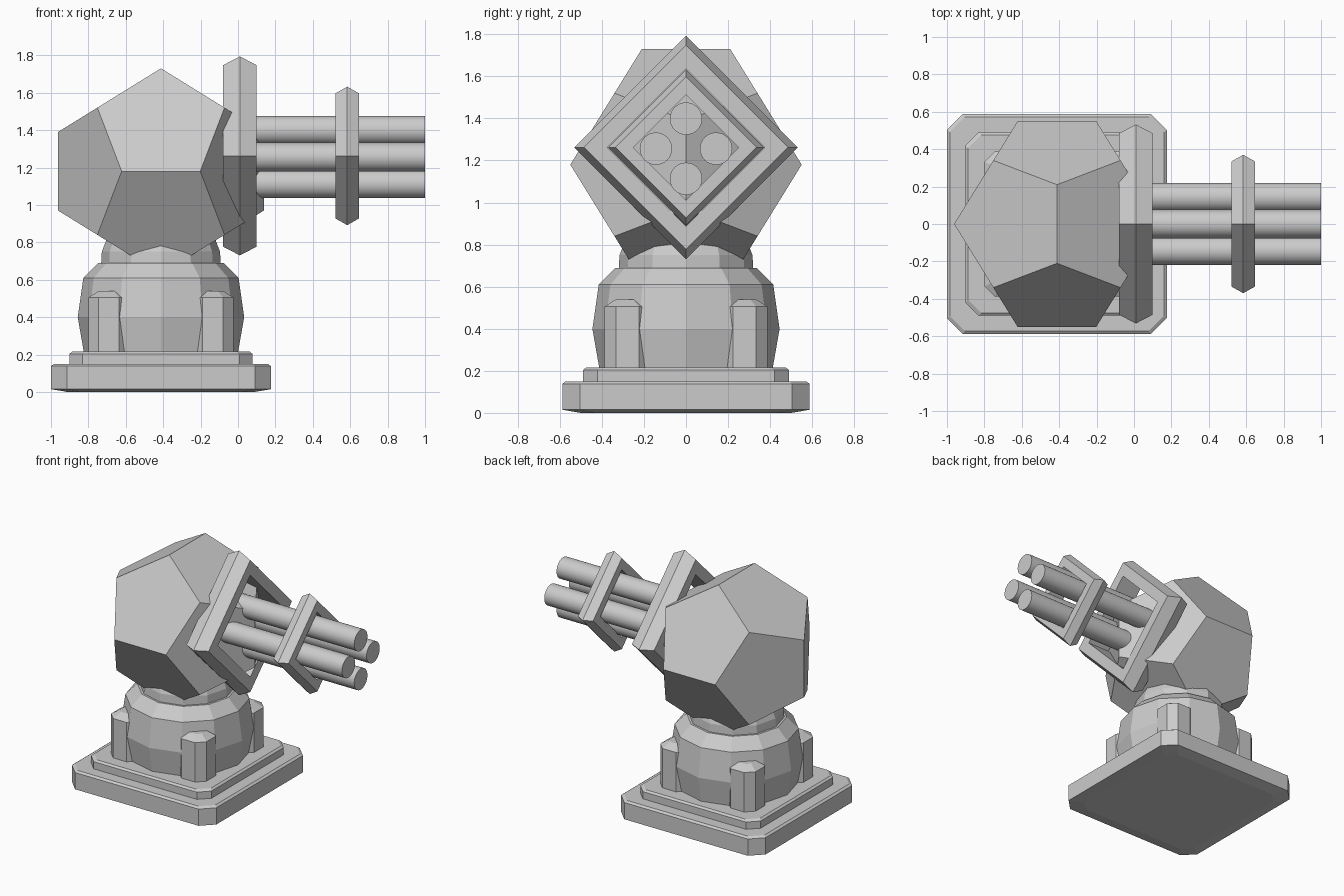
import bpy, bmesh, math

if "Cube" in bpy.data.objects:
    bpy.data.objects.remove(bpy.data.objects["Cube"])

CX = -0.412          # turret axis
GZ = 1.262           # gun axis height

grey = bpy.data.materials.new("light_grey")
grey.diffuse_color = (0.6, 0.6, 0.6, 1)
grey.use_nodes = True
grey.node_tree.nodes["Principled BSDF"].inputs["Base Color"].default_value = grey.diffuse_color


def finish(name, bm):
    bmesh.ops.recalc_face_normals(bm, faces=bm.faces)
    me = bpy.data.meshes.new(name)
    bm.to_mesh(me)
    bm.free()
    me.materials.append(grey)
    ob = bpy.data.objects.new(name, me)
    bpy.context.collection.objects.link(ob)
    return ob


def loft(name, rings, close=False):
    """Skin equal-length rings of points; cap the ends or join them up."""
    bm = bmesh.new()
    vs = [[bm.verts.new(p) for p in ring] for ring in rings]
    n = len(vs[0])
    pairs = list(zip(vs, vs[1:])) + ([(vs[-1], vs[0])] if close else [])
    for a, b in pairs:
        for i in range(n):
            j = (i + 1) % n
            bm.faces.new((a[i], a[j], b[j], b[i]))
    if not close:
        bm.faces.new(vs[0])
        bm.faces.new(vs[-1])
    return finish(name, bm)


def square(cx, cy, half, cut, z):
    """Square outline with cut corners."""
    h, k = half, half - cut
    pts = [(h, -k), (h, k), (k, h), (-k, h), (-h, k), (-h, -k), (-k, -h), (k, -h)]
    return [(cx + x, cy + y, z) for x, y in pts]


def circle(r, z, n=12):
    return [(CX + r * math.cos(2 * math.pi * i / n),
             r * math.sin(2 * math.pi * i / n), z) for i in range(n)]


def diamond(x, r):
    return [(x, r, GZ), (x, 0, GZ + r), (x, -r, GZ), (x, 0, GZ - r)]


# stepped base
loft("base_plate", [square(CX, 0, h, c, z) for h, c, z in
     [(0.50, 0.07, 0), (0.588, 0.085, 0.015), (0.588, 0.085, 0.138), (0.572, 0.08, 0.15)]])
loft("base_step", [square(CX, 0, h, 0.07, z) for h, z in
     [(0.49, 0.14), (0.49, 0.203), (0.475, 0.215)]])

# faceted pedestal and neck
loft("pedestal", [circle(r, z) for r, z in
     [(0.41, 0.2), (0.445, 0.4), (0.415, 0.61), (0.335, 0.69)]])
loft("neck", [circle(r, z) for r, z in
     [(0.32, 0.68), (0.316, 0.75), (0.285, 0.83), (0.2, 0.87)]])

# corner posts
for sx in (-1, 1):
    for sy in (-1, 1):
        x, y = CX + sx * 0.278, sy * 0.278
        loft("corner_post", [square(x, y, h, c, z) for h, c, z in
             [(0.11, 0.055, 0.2), (0.11, 0.055, 0.505), (0.055, 0.028, 0.54)]])

# dodecahedron head
phi = (1 + 5 ** 0.5) / 2
s = 0.34
bm = bmesh.new()
pts = [(a, b, c) for a in (-1, 1) for b in (-1, 1) for c in (-1, 1)]
for a in (-1, 1):
    for b in (-1, 1):
        pts += [(a / phi, b * phi, 0), (0, a / phi, b * phi), (b * phi, 0, a / phi)]
for x, y, z in pts:
    bm.verts.new((CX + x * s, y * s, 1.18 + z * s))
bmesh.ops.convex_hull(bm, input=bm.verts)
bmesh.ops.dissolve_limit(bm, angle_limit=0.05, verts=bm.verts, edges=bm.edges)
finish("turret_head", bm)

# diamond frames round the barrels
loft("large_frame", [diamond(x, r) for x, r in
     [(-0.08, 0.485), (0.01, 0.532), (0.10, 0.485), (0.10, 0.375), (-0.08, 0.375)]], True)
loft("small_frame", [diamond(x, r) for x, r in
     [(0.522, 0.335), (0.584, 0.37), (0.646, 0.335), (0.646, 0.25), (0.522, 0.25)]], True)

# four barrels
for k in range(4):
    y = 0.143 * math.cos(k * math.pi / 2)
    z = GZ - 0.006 + 0.143 * math.sin(k * math.pi / 2)
    rings = [[(x, y + 0.077 * math.cos(t * math.pi / 16), z + 0.077 * math.sin(t * math.pi / 16))
              for t in range(32)] for x in (-0.1, 1.0)]
    barrel = loft("gun_barrel", rings)
    bpy.ops.object.select_all(action='DESELECT')
    barrel.select_set(True)
    bpy.context.view_layer.objects.active = barrel
    bpy.ops.object.shade_smooth_by_angle(angle=math.radians(30))
